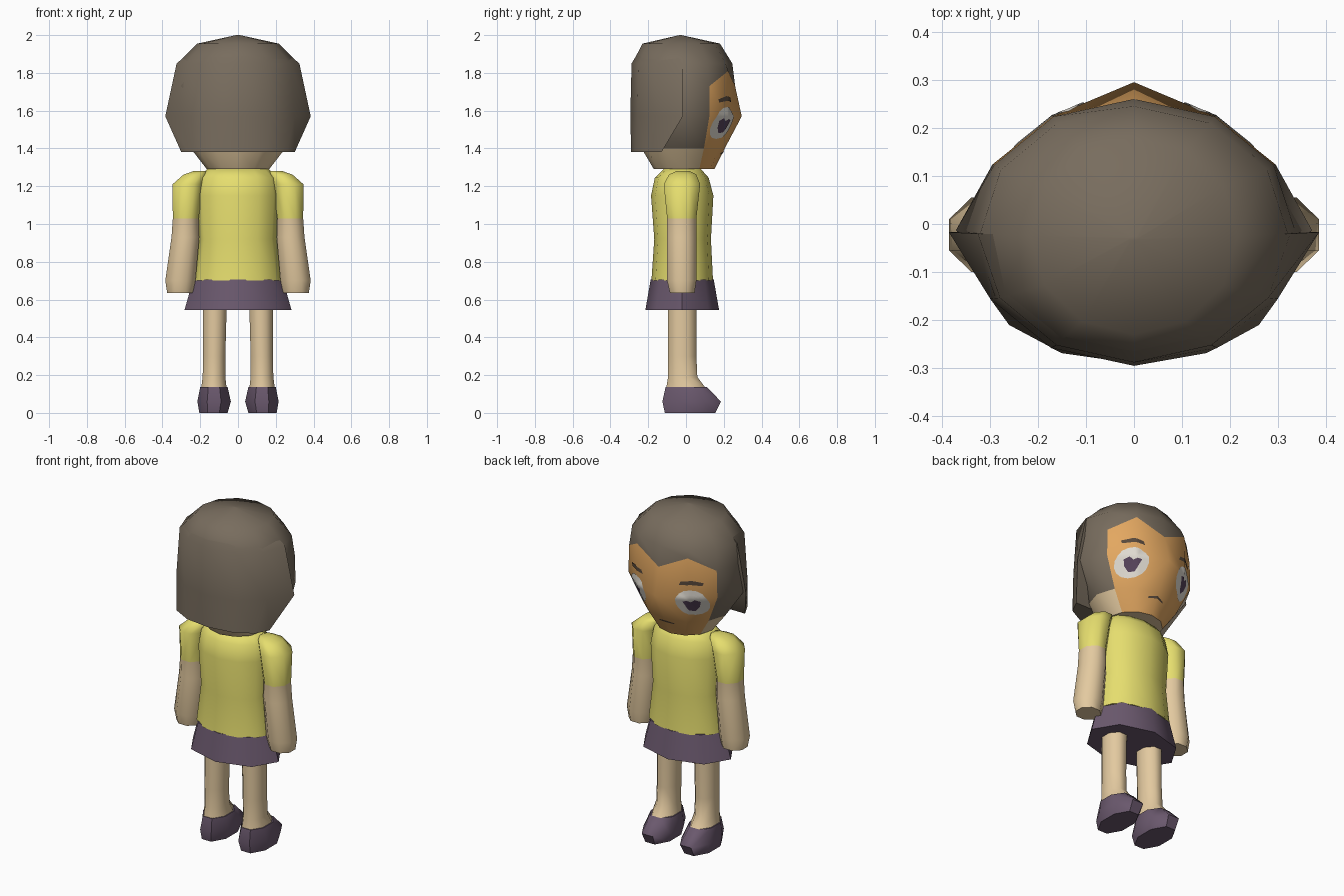
import bpy, bmesh, math
from mathutils import Vector
from mathutils.bvhtree import BVHTree

if "Cube" in bpy.data.objects:
    bpy.data.objects.remove(bpy.data.objects["Cube"])


def mat(name, r, g, b):
    m = bpy.data.materials.new(name)
    m.diffuse_color = (*[(c / 255) ** 2.2 for c in (r, g, b)], 1)
    m.use_nodes = True
    m.node_tree.nodes["Principled BSDF"].inputs["Base Color"].default_value = m.diffuse_color
    return m


HAIR = mat("brown_hair", 119, 108, 94)
FACE = mat("tan_face", 226, 166, 97)
SKIN = mat("beige_skin", 226, 200, 158)
SHIRT = mat("yellow_shirt", 229, 221, 110)
PURPLE = mat("purple_cloth", 106, 89, 109)
WHITE = mat("eye_white", 225, 220, 210)
IRIS = mat("purple_iris", 88, 70, 92)
BROW = mat("dark_brow", 88, 74, 62)


def finish(name, bm, mats, angle=50, closed=True):
    if closed:
        bmesh.ops.recalc_face_normals(bm, faces=bm.faces)
    me = bpy.data.meshes.new(name)
    bm.to_mesh(me)
    bm.free()
    ob = bpy.data.objects.new(name, me)
    bpy.context.collection.objects.link(ob)
    for m in mats:
        me.materials.append(m)
    bpy.ops.object.select_all(action='DESELECT')
    bpy.context.view_layer.objects.active = ob
    ob.select_set(True)
    bpy.ops.object.shade_smooth_by_angle(angle=math.radians(angle))
    return ob


def loft(rings, rule=None):
    """Skin closed rings of points; rule(ring, column) gives the material slot."""
    bm = bmesh.new()
    vs = [[bm.verts.new(p) for p in r] for r in rings]
    n = len(vs[0])
    for i in range(len(vs) - 1):
        for k in range(n):
            j = (k + 1) % n
            f = bm.faces.new((vs[i][k], vs[i][j], vs[i + 1][j], vs[i + 1][k]))
            f.material_index = rule(i, k) if rule else 0
    bm.faces.new(vs[0][::-1]).material_index = rule(0, n // 2) if rule else 0
    bm.faces.new(vs[-1]).material_index = rule(len(vs) - 2, n // 2) if rule else 0
    return bm


def ring(z, x0, x1, y0, y1, n=8, flat=False):
    """Ellipse ring filling the given box, starting at the +y side."""
    grow = 1 / math.cos(math.pi / n) if flat else 1
    pts = []
    for k in range(n):
        a = 2 * math.pi * (k + (0.5 if flat else 0)) / n
        pts.append(Vector(((x0 + x1) / 2 + (x1 - x0) / 2 * grow * math.sin(a),
                           (y0 + y1) / 2 + (y1 - y0) / 2 * grow * math.cos(a), z)))
    return pts


# Head: painted face in front, hair above, bare skin under the hair
head = [ring(z, -w, w, y0, y1, 12) for z, w, y0, y1 in (
    (1.29, .165, -.17, .15), (1.40, .25, -.235, .205), (1.57, .34, -.285, .26),
    (1.73, .335, -.285, .26), (1.85, .32, -.285, .245), (1.955, .215, -.23, .18),
    (2.0, .01, -.035, -.025))]
head[2][0].y = .295                      # forward point of the face
head[2][3].x, head[2][9].x = .37, -.37   # wide cheeks of hair
for k in (1, 11):                        # zigzag hairline
    head[3][k].z = 1.81


def head_rule(i, k):
    if k in (0, 1, 10, 11) and i < 3:
        return 1
    return 2 if i == 0 else 0


bm = loft(head, head_rule)
bmesh.ops.triangulate(bm, faces=[f for f in bm.faces if f.material_index == 1])
surface = BVHTree.FromBMesh(bm)
finish("head", bm, [HAIR, FACE, SKIN])

# Back hair: bulging half shell that ends in a straight bob
back = []
for z, w, yc, ry, side in ((1.38, .30, -.13, .16, .30), (1.57, .345, -.017, .278, .385),
                           (1.85, .322, -.02, .268, .325), (1.955, .20, -.025, .20, .20)):
    row = [Vector((w * math.sin(math.radians(a)), yc + ry * math.cos(math.radians(a)), z))
           for a in range(90, 271, 30)]
    row[0].x, row[-1].x = side, -side
    back.append(row)
finish("back_hair", loft(back), [HAIR])

# Shirt
finish("shirt", loft([ring(z, -w, w, y0, y1, 12) for z, w, y0, y1 in (
    (.70, .235, -.183, .143), (.92, .207, -.168, .132), (1.15, .22, -.185, .145),
    (1.245, .205, -.165, .12), (1.29, .165, -.12, .08))]), [SHIRT])

# Skirt
finish("skirt", loft([ring(.545, -.283, .283, -.215, .175),
                      ring(.705, -.238, .238, -.187, .147)]), [PURPLE])

for s, side in ((1, "right"), (-1, "left")):
    def limb(rows):
        return [[Vector((p.x * s, p.y, p.z)) for p in ring(*r, 8, True)] for r in rows]

    # Arm with a short sleeve
    arm = limb(((.635, .24, .375, -.085, .045), (.70, .225, .385, -.10, .055),
                (.93, .205, .352, -.10, .055), (1.03, .208, .345, -.10, .055),
                (1.21, .185, .347, -.118, .075), (1.262, .165, .288, -.09, .055),
                (1.28, .165, .235, -.05, .02)))
    finish(side + "_arm", loft(arm, lambda i, k: 1 if i > 2 else 0), [SKIN, SHIRT], 60)

    # Leg
    leg = limb(((.13, .06, .195, -.105, .105), (.19, .067, .187, -.095, .06),
                (.30, .067, .185, -.095, .055), (.56, .06, .185, -.095, .055)))
    finish(side + "_leg", loft(leg), [SKIN], 60)

    # Shoe
    shoe = limb(((0, .055, .205, -.112, .155), (.06, .038, .215, -.125, .185),
                 (.137, .055, .20, -.108, .11)))
    finish(side + "_shoe", loft(shoe), [PURPLE])


def decal(name, outline, material, lift, s=1, per_edge=4, steps=6):
    """Thin plate: a star-shaped (x, z) outline laid onto the face surface."""
    pts = [Vector(p) for p in outline]
    c = sum(pts, Vector((0, 0))) / len(pts)
    edge = [p.lerp(pts[(i + 1) % len(pts)], t / per_edge)
            for i, p in enumerate(pts) for t in range(per_edge)]
    bm = bmesh.new()

    def put(p):
        hit, normal = surface.ray_cast(Vector((p.x * s, 1, p.y)), Vector((0, -1, 0)))[:2]
        return bm.verts.new(hit + Vector((0, 1, 0)) * lift + normal * .001)

    rows = [[put(c.lerp(p, r / steps)) for p in edge] for r in range(1, steps + 1)]
    mid, n = put(c), len(edge)
    for k in range(n):
        j = (k + 1) % n
        bm.faces.new((mid, rows[0][k], rows[0][j]))
        for a, b in zip(rows, rows[1:]):
            bm.faces.new((a[k], b[k], b[j], a[j]))
    bm.normal_update()
    bmesh.ops.reverse_faces(bm, faces=[f for f in bm.faces if f.normal.y < 0])
    finish(name, bm, [material], closed=False)


# Eyes, irises, brows and mouth
eye = [(.178 + .078 * math.cos(a), 1.535 + .085 * math.sin(a))
       for a in (math.tau * i / 16 for i in range(16))]
iris = [(.14, 1.55), (.165, 1.555), (.18, 1.545), (.20, 1.56), (.222, 1.545),
        (.21, 1.51), (.185, 1.48), (.16, 1.485), (.152, 1.515)]
brow = [(.12, 1.645), (.13, 1.667), (.185, 1.677), (.238, 1.66), (.232, 1.643), (.18, 1.652)]
for s, side in ((1, "right"), (-1, "left")):
    decal(side + "_eye", eye, WHITE, .005, s, 2)
    decal(side + "_iris", iris, IRIS, .0085, s)
    decal(side + "_brow", brow, BROW, .005, s)
decal("mouth", [(-.05, 1.375), (0, 1.386), (.05, 1.375), (.05, 1.367), (0, 1.374), (-.05, 1.367)],
      BROW, .004)
